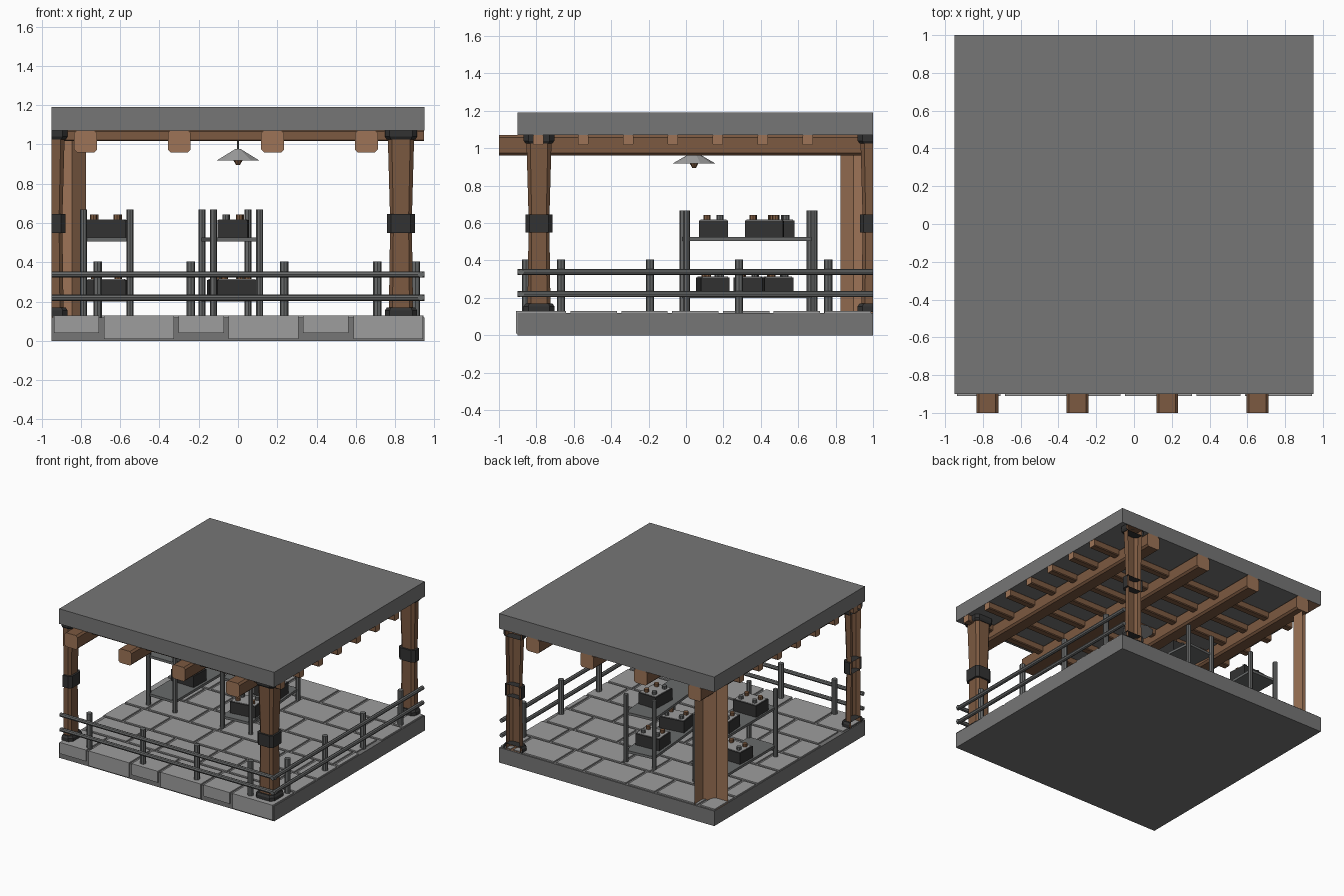
import bpy, bmesh, math
from mathutils import Matrix, Vector

if "Cube" in bpy.data.objects:
    bpy.data.objects.remove(bpy.data.objects["Cube"])

def mat(name, c):
    m = bpy.data.materials.new(name)
    m.diffuse_color = (*c, 1)
    m.use_nodes = True
    m.node_tree.nodes["Principled BSDF"].inputs["Base Color"].default_value = m.diffuse_color
    return m

SLAB = mat("slab grey", (.18, .18, .18))
TILE = mat("tile stone", (.34, .34, .34))
STEEL = mat("steel", (.14, .145, .145))
DARK = mat("dark iron", (.032, .032, .032))
WOOD = mat("wood", (.20, .10, .052))
PALE = mat("pale wood", (.34, .175, .095))
SHADE = mat("lamp grey", (.38, .38, .38))
COPPER = mat("copper", (.22, .11, .055))

def finish(bm, name, *mats):
    me = bpy.data.meshes.new(name)
    bmesh.ops.recalc_face_normals(bm, faces=bm.faces)
    bm.to_mesh(me)
    bm.free()
    for m in mats:
        me.materials.append(m)
    ob = bpy.data.objects.new(name, me)
    bpy.context.collection.objects.link(ob)
    return ob

def box_in(bm, lo, hi):
    lo, hi = Vector(lo), Vector(hi)
    M = Matrix.Translation((lo + hi) / 2) @ Matrix.Diagonal((*(hi - lo), 1))
    bmesh.ops.create_cube(bm, size=1, matrix=M)

def box(name, lo, hi, *mats):
    bm = bmesh.new()
    box_in(bm, lo, hi)
    return finish(bm, name, *mats)

def rod(name, a, b, r, m, n=8):
    a, b = Vector(a), Vector(b)
    bm = bmesh.new()
    M = Matrix.Translation((a + b) / 2) @ (b - a).to_track_quat('Z', 'Y').to_matrix().to_4x4()
    bmesh.ops.create_cone(bm, cap_ends=True, segments=n, radius1=r, radius2=r,
                          depth=(b - a).length, matrix=M)
    return finish(bm, name, m)

def cone(name, loc, r1, r2, h, m, n=10):
    bm = bmesh.new()
    bmesh.ops.create_cone(bm, cap_ends=True, segments=n, radius1=r1, radius2=r2, depth=h,
                          matrix=Matrix.Translation((loc[0], loc[1], loc[2] + h / 2)))
    return finish(bm, name, m)

def pillar(name, x, y, sections, m, ch=.3):
    """Chamfered square loft through (z, half width), cut open at the plot edges."""
    bm = bmesh.new()
    rings = []
    for z, h in sections:
        c = h * (1 - ch)
        pts = [(h, -c), (h, c), (c, h), (-c, h), (-h, c), (-h, -c), (-c, -h), (c, -h)]
        rings.append([bm.verts.new((x + px, y + py, z)) for px, py in pts])
    for r, s in zip(rings, rings[1:]):
        for i in range(8):
            j = (i + 1) % 8
            bm.faces.new((r[i], r[j], s[j], s[i]))
    bm.faces.new(rings[0][::-1])
    bm.faces.new(rings[-1])
    bmesh.ops.recalc_face_normals(bm, faces=bm.faces)
    for co, no in (((-.95, 0, 0), (-1, 0, 0)), ((0, 1, 0), (0, 1, 0))):
        bmesh.ops.bisect_plane(bm, geom=bm.verts[:] + bm.edges[:] + bm.faces[:],
                               plane_co=co, plane_no=no, clear_outer=True)
    return finish(bm, name, m)

def timber(name, lo, hi, axis, bevel):
    """Beam with bevelled long edges and pale end grain."""
    bm = bmesh.new()
    box_in(bm, lo, hi)
    long = [e for e in bm.edges
            if abs((e.verts[0].co - e.verts[1].co).normalized()[axis]) > .9]
    bmesh.ops.bevel(bm, geom=long, offset=bevel, segments=1, affect='EDGES')
    bm.normal_update()
    for f in bm.faces:
        f.material_index = int(abs(f.normal[axis]) > .9)
    return finish(bm, name, WOOD, PALE)

# floor and roof slabs
box("floor_slab", (-.95, -.9, 0), (.95, 1, .12), SLAB)
box("roof_slab", (-.95, -.9, 1.07), (.95, 1, 1.19), SLAB)

# paving: alternating short and long stones, rows shifted
bm = bmesh.new()
for row in range(7):
    y0 = -.9 + row * 1.9 / 7
    x = -.95 - (row * .23) % .635
    k = 0
    while x < .95:
        w = .255 if k % 2 == 0 else .38
        a, b = max(x + .012, -.945), min(x + w - .012, .945)
        if b - a > .03:
            box_in(bm, (a, y0 + (.012 if row else -.005), .115), (b, y0 + 1.9 / 7 - .012, .13))
            if row == 0:
                box_in(bm, (a, -.91, .04 if k % 2 == 0 else .01), (b, -.895, .13))
        x += w
        k += 1
finish(bm, "paving_stones", TILE)

# posts with iron collars, two of them cut open at the edge
for name, x, y in (("front_right", .83, -.786), ("front_left", -.95, -.786), ("back_right", .83, 1)):
    pillar(name + "_post", x, y, [(.125, .062), (.55, .056), (.64, .056), (1.07, .068)], WOOD)
    pillar(name + "_foot", x, y, [(.125, .082), (.155, .082), (.17, .072)], DARK)
    pillar(name + "_band", x, y, [(.55, .071), (.645, .071)], DARK)
    pillar(name + "_cap", x, y, [(1.025, .072), (1.04, .082), (1.07, .082)], DARK)
pillar("corner_trunk", -.95, 1, [(.12, .175), (1.07, .175)], PALE, .4)

# roof beams and battens
for x in (-.776, -.299, .176, .654):
    timber("roof_beam", (x - .058, -1, .96), (x + .058, 1, 1.072), 1, .014)
for i in range(7):
    y = -.79 + .24 * i
    timber("roof_batten", (-.948, y - .028, 1.017), (.948, y + .028, 1.073), 0, .006)

# railings
for z in (.22, .338):
    rod("front_rail", (-.95, -.882, z), (.95, -.882, z), .016, STEEL)
    rod("side_rail", (.932, -.9, z), (.932, 1, z), .016, STEEL)
for i in range(4):
    x, y = -.715 + .475 * i, -.668 + .476 * i
    rod("front_rail_post", (x, -.855, .12), (x, -.855, .405), .022, STEEL)
    rod("side_rail_post", (.905, y, .12), (.905, y, .405), .022, STEEL)

# racks with battery boxes: (x, y, shelf top, turn)
def rack(cx, cy, ang, boxes):
    R = Matrix.Translation((cx, cy, 0)) @ Matrix.Rotation(math.radians(ang), 4, 'Z')
    parts = []
    for sx in (-1, 1):
        for sy in (-1, 1):
            parts.append(rod("rack_post", (sx * .118, sy * .342, .12), (sx * .118, sy * .342, .668), .018, STEEL))
    for z in (.22, .525):
        parts.append(box("rack_shelf", (-.12, -.345, z - .02), (.12, .345, z), STEEL))
    for p in parts:
        p.matrix_world = R
    for x, y, z, turn in boxes:
        T = Matrix.Translation((x, y, z)) @ Matrix.Rotation(math.radians(turn), 4, 'Z')
        body = [box("battery_case", (-.102, -.077, 0), (.102, .077, .09), DARK),
                box("battery_lid", (-.095, -.07, .088), (.095, .07, .094), TILE)]
        for sx, sy, m in ((-1, -1, COPPER), (1, -1, COPPER), (-1, 1, STEEL), (1, 1, STEEL)):
            body.append(cone("battery_terminal", (sx * .06, sy * .035, .09), .018, .018, .028, m, 8))
        for p in body:
            p.matrix_world = T

rack(-.668, .333, 0, [(-.675, .147, .525, 0), (-.67, .495, .525, 4), (-.67, .335, .22, -2)])
rack(-.037, .333, 5, [(-.025, .42, .525, 88), (-.015, .143, .22, 8), (-.05, .49, .22, 4)])

# hanging lamp
rod("lamp_cord", (0, .043, .97), (0, .043, 1.07), .007, STEEL, 6)
cone("lamp_shade", (0, .043, .918), .115, .012, .06, SHADE)
cone("lamp_bulb", (0, .043, .895), .01, .024, .026, COPPER, 8)
